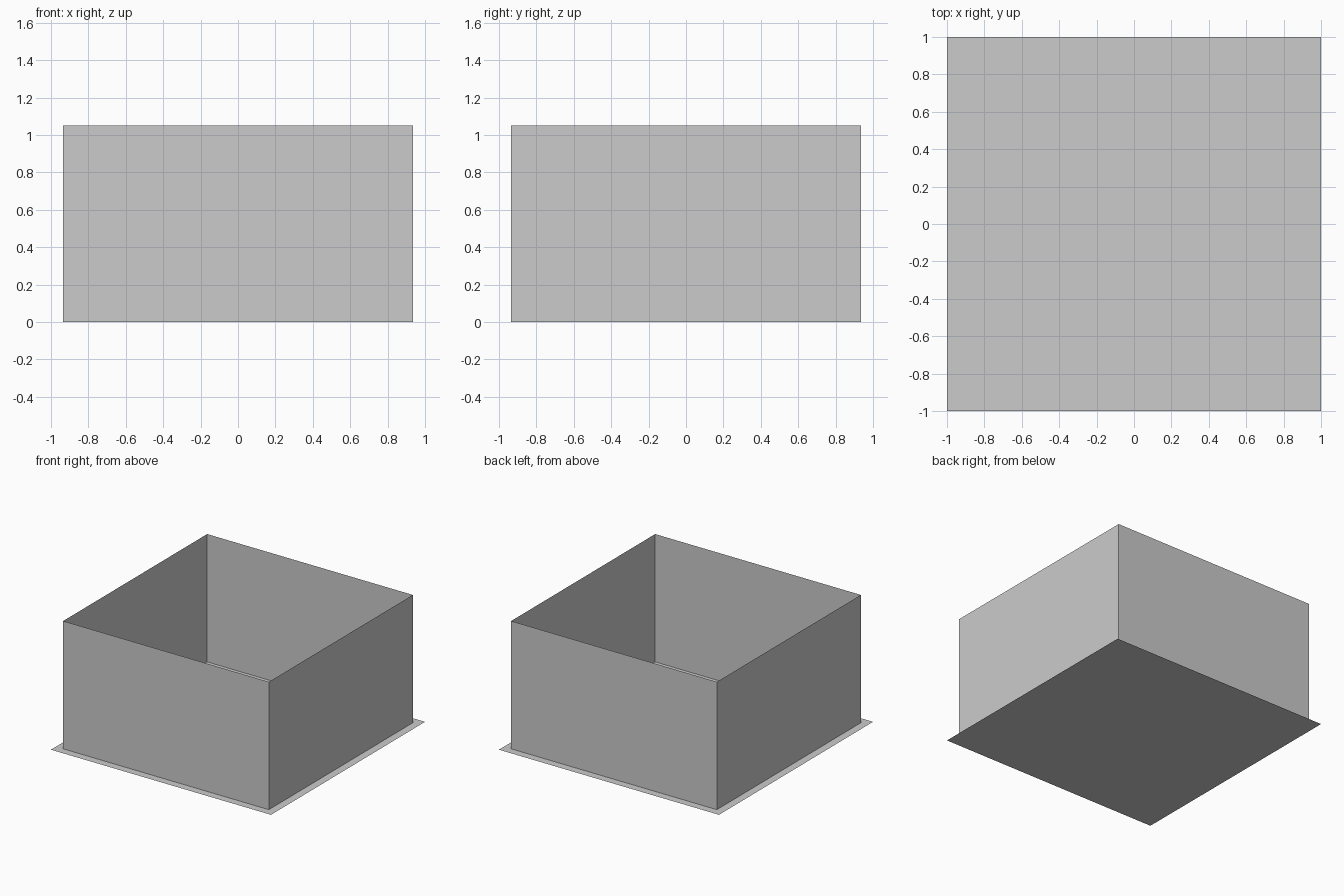
import bpy
from math import pi, sin, cos

if "Cube" in bpy.data.objects:
    bpy.data.objects.remove(bpy.data.objects["Cube"])

HALF = 0.935     # wall distance from centre
HEIGHT = 1.05


def sheet(name, verts):
    mesh = bpy.data.meshes.new(name)
    mesh.from_pydata(verts, [], [tuple(range(len(verts)))])
    obj = bpy.data.objects.new(name, mesh)
    bpy.context.collection.objects.link(obj)
    return obj


# Floor: a single flat sheet, slightly wider than the walls
sheet("floor", [(-1, -1, 0), (1, -1, 0), (1, 1, 0), (-1, 1, 0)])

# Four thin walls, open at the top, one per side
for i, side in enumerate(("front", "right", "back", "left")):
    wall = sheet(side + "_wall", [(-HALF, -HALF, 0), (HALF, -HALF, 0),
                                  (HALF, -HALF, HEIGHT), (-HALF, -HALF, HEIGHT)])
    wall.rotation_euler.z = i * pi / 2
